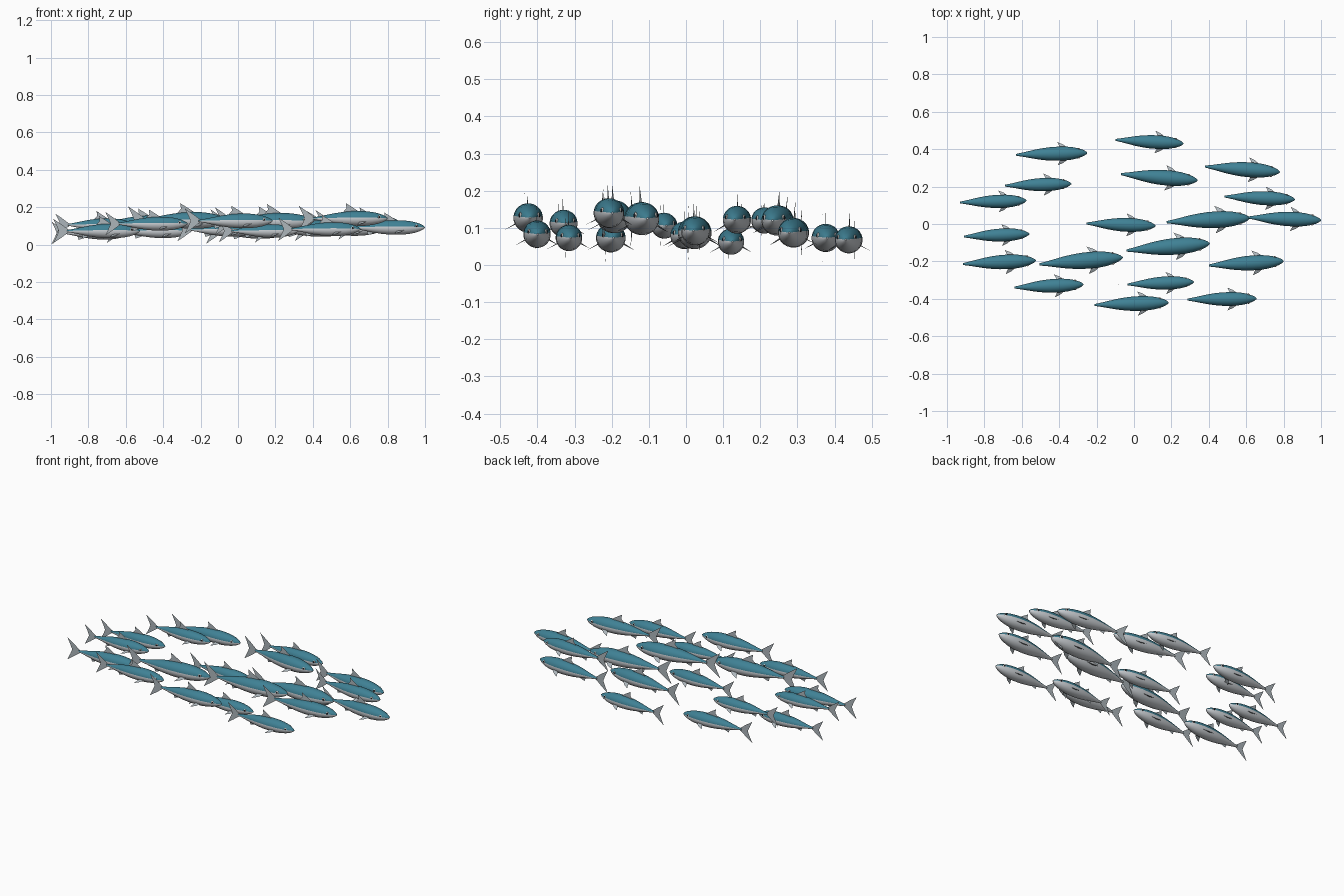
import bpy
import bmesh
import math
from mathutils import Matrix, Vector

cube = bpy.data.objects.get("Cube")
if cube:
    bpy.data.objects.remove(cube, do_unlink=True)


def make_material(name, color, roughness=0.6):
    mat = bpy.data.materials.new(name)
    mat.use_nodes = True
    rgba = (*color, 1)
    mat.diffuse_color = rgba
    shader = mat.node_tree.nodes["Principled BSDF"]
    shader.inputs["Base Color"].default_value = rgba
    shader.inputs["Roughness"].default_value = roughness
    return mat


teal = make_material("teal_back", (0.05, 0.22, 0.3))
silver = make_material("silver_belly", (0.6, 0.63, 0.66))
fin_grey = make_material("fin_grey", (0.42, 0.47, 0.5))
eye_white = make_material("eye_white", (0.85, 0.85, 0.82))
eye_black = make_material("eye_black", (0.01, 0.01, 0.015))


def finish(bm, name, materials):
    mesh = bpy.data.meshes.new(name)
    bm.to_mesh(mesh)
    bm.free()
    for mat in materials:
        mesh.materials.append(mat)
    return mesh


# All parts are made for a fish of unit body length, nose at +x, tail root at x = 0.
RADIUS = 0.1
PROFILE = [(0, 0.13), (0.1, 0.31), (0.2, 0.52), (0.3, 0.72), (0.4, 0.87), (0.5, 0.97),
           (0.6, 1), (0.7, 0.98), (0.79, 0.88), (0.87, 0.71), (0.93, 0.51), (0.975, 0.28), (1, 0.06)]


def build_body(segments=24):
    """Lofted round body, teal above a line just over the middle."""
    bm = bmesh.new()
    step = math.tau / segments
    rings = []
    for x, r in PROFILE:
        angles = [(i + 0.5) * step for i in range(segments)]
        rings.append([bm.verts.new((x, RADIUS * r * math.cos(a), RADIUS * r * math.sin(a)))
                      for a in angles])
    for lower, upper in zip(rings, rings[1:]):
        for i in range(segments):
            j = (i + 1) % segments
            face = bm.faces.new((lower[i], lower[j], upper[j], upper[i]))
            middle = (i + 1) * step
            face.material_index = 0 if step / 2 < middle < math.pi - step / 2 else 1
    for ring in (rings[0], rings[-1]):
        bm.faces.new(ring).material_index = 1
    bmesh.ops.recalc_face_normals(bm, faces=bm.faces)
    for face in bm.faces:
        face.smooth = len(face.verts) == 4
    return finish(bm, "body", [teal, silver])


def build_fins():
    """Flat forked tail, back fin, small rear belly fin and a pair of side fins."""
    bm = bmesh.new()

    def sheet(points):
        bm.faces.new([bm.verts.new(p) for p in points])

    for side in (1, -1):
        # Tail lobe
        sheet([(0.04, 0, 0), (0.02, 0, 0.02 * side), (-0.08, 0, 0.095 * side),
               (-0.19, 0, 0.17 * side), (-0.14, 0, 0.07 * side), (-0.11, 0, 0)])
        # Side fin
        sheet([(0.72, 0.085 * side, -0.035), (0.66, 0.13 * side, -0.065),
               (0.58, 0.165 * side, -0.085), (0.62, 0.085 * side, -0.045)])
    # Back fin
    sheet([(0.62, 0, 0.09), (0.53, 0, 0.15), (0.44, 0, 0.205), (0.45, 0, 0.14), (0.4, 0, 0.08)])
    # Rear belly fin
    sheet([(0.32, 0, -0.07), (0.22, 0, -0.105), (0.2, 0, -0.045)])
    return finish(bm, "fins", [fin_grey])


def build_eyes():
    """White discs with black pupils, bulging slightly from both cheeks."""
    bm = bmesh.new()
    for side in (1, -1):
        for index, (radius, out) in enumerate([(0.021, 0.062), (0.013, 0.0665)]):
            spot = Matrix.Translation((0.885, side * out, 0.018))
            turn = Matrix.Rotation(-0.35 * side, 4, "Z").inverted()
            squash = Matrix.Diagonal((radius, 0.007, radius, 1))
            made = bmesh.ops.create_uvsphere(bm, u_segments=12, v_segments=8, radius=1,
                                             matrix=spot @ turn.inverted() @ squash)
            for face in {f for v in made["verts"] for f in v.link_faces}:
                face.material_index = index
                face.smooth = True
    return finish(bm, "eyes", [eye_white, eye_black])


parts = [build_body(), build_fins(), build_eyes()]

# Each fish: tail root x, y, then nose x, y, then height
SCHOOL = [
    (-0.63, 0.37, -0.25, 0.38, 0.073),
    (-0.1, 0.45, 0.265, 0.43, 0.068),
    (-0.69, 0.205, -0.335, 0.215, 0.12),
    (-0.93, 0.115, -0.575, 0.125, 0.063),
    (-0.07, 0.267, 0.34, 0.233, 0.12),
    (0.38, 0.307, 0.78, 0.278, 0.087),
    (0.485, 0.147, 0.86, 0.131, 0.122),
    (-0.255, 0.003, 0.115, -0.01, 0.08),
    (0.175, 0.01, 0.62, 0.032, 0.087),
    (0.61, 0.035, 1, 0.02, 0.092),
    (-0.91, -0.067, -0.56, -0.053, 0.106),
    (-0.04, -0.142, 0.405, -0.104, 0.125),
    (-0.915, -0.214, -0.525, -0.195, 0.073),
    (-0.505, -0.216, -0.06, -0.179, 0.13),
    (0.4, -0.222, 0.8, -0.198, 0.14),
    (-0.64, -0.34, -0.27, -0.323, 0.112),
    (-0.035, -0.323, 0.32, -0.31, 0.073),
    (-0.21, -0.433, 0.185, -0.42, 0.127),
    (0.285, -0.404, 0.655, -0.399, 0.083),
]

for number, (tail_x, tail_y, nose_x, nose_y, height) in enumerate(SCHOOL, 1):
    tail = Vector((tail_x, tail_y, height))
    heading = Vector((nose_x - tail_x, nose_y - tail_y))
    yaw = math.atan2(heading.y, heading.x)
    place = (Matrix.Translation(tail) @ Matrix.Rotation(yaw, 4, "Z")
             @ Matrix.Scale(heading.length, 4))
    for mesh in parts:
        obj = bpy.data.objects.new(f"fish_{number}_{mesh.name}", mesh)
        obj.matrix_world = place
        bpy.context.collection.objects.link(obj)
